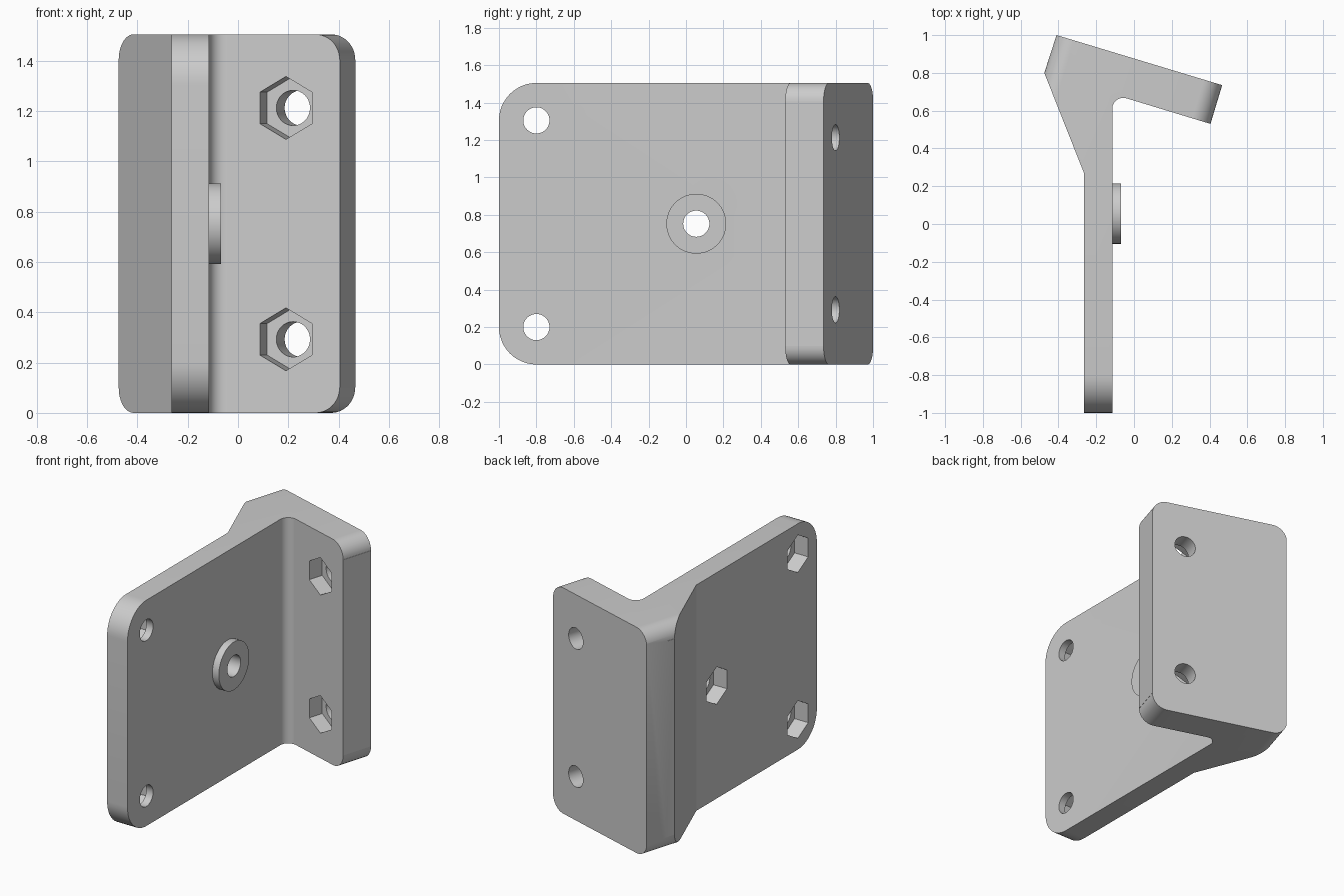
import bpy, bmesh
from math import sin, cos, pi, radians
from mathutils import Matrix, Vector

cube = bpy.data.objects.get("Cube")
if cube:
    bpy.data.objects.remove(cube, do_unlink=True)

HEIGHT = 1.505
MID = HEIGHT / 2
TILT = radians(16.85)

grey = bpy.data.materials.new("light_grey")
grey.use_nodes = True
grey.diffuse_color = (0.6, 0.6, 0.6, 1)
grey.node_tree.nodes["Principled BSDF"].inputs["Base Color"].default_value = (0.6, 0.6, 0.6, 1)


def frame(origin, x_axis):
    """Upright working plane: local x along x_axis, local y up, local z normal to it."""
    x = Vector(x_axis).normalized()
    up = Vector((0, 0, 1))
    m = Matrix((x, up, x.cross(up))).transposed().to_4x4()
    m.translation = origin
    return m


def prism(name, points, lo, hi, matrix=Matrix()):
    bm = bmesh.new()
    base = bm.faces.new([bm.verts.new((p[0], p[1], lo)) for p in points])
    top = bmesh.ops.extrude_face_region(bm, geom=[base])["geom"]
    bmesh.ops.translate(bm, vec=(0, 0, hi - lo),
                        verts=[g for g in top if isinstance(g, bmesh.types.BMVert)])
    bmesh.ops.recalc_face_normals(bm, faces=bm.faces)
    bm.transform(matrix)
    mesh = bpy.data.meshes.new(name)
    bm.to_mesh(mesh)
    bm.free()
    mesh.materials.append(grey)
    ob = bpy.data.objects.new(name, mesh)
    bpy.context.collection.objects.link(ob)
    return ob


def arc(cx, cy, r, start, end, steps):
    angles = [start + (end - start) * i / steps for i in range(steps + 1)]
    return [(cx + r * cos(a), cy + r * sin(a)) for a in angles]


def ring(cx, cy, r, sides):
    return arc(cx, cy, r, pi / 2, pi / 2 + 2 * pi, sides)[:-1]


def combine(target, other, operation):
    mod = target.modifiers.new(operation.lower(), "BOOLEAN")
    mod.object = other
    mod.operation = operation
    mod.solver = "EXACT"
    bpy.context.view_layer.update()
    result = target.evaluated_get(bpy.context.evaluated_depsgraph_get())
    mesh = bpy.data.meshes.new_from_object(result)
    target.modifiers.clear()
    target.data = mesh
    bpy.data.objects.remove(other, do_unlink=True)


def round_corner(target, matrix, x, y, sx, sy, r, lo, hi):
    """Trim a plate corner; sx and sy point from the corner into the plate."""
    m = 0.03
    curve = [(x + sx * r * (1 - cos(a)), y + sy * r * (1 - sin(a)))
             for a in (pi / 2 * i / 12 for i in range(13))]
    pts = curve + [(x - sx * m, y), (x - sx * m, y - sy * m), (x + sx * r, y - sy * m)]
    pts = [(x - sx * m, y - sy * m), (x - sx * m, y + sy * r)] + curve
    pts.append((x + sx * r, y - sy * m))
    combine(target, prism("corner_cutter", pts, lo, hi, matrix), "DIFFERENCE")


def bolt_hole(target, matrix, x, y, hole, pocket):
    for name, r, sides, span in (("hole_cutter", 0.07, 48, hole), ("nut_cutter", 0.125, 6, pocket)):
        combine(target, prism(name, ring(x, y, r, sides), *span, matrix), "DIFFERENCE")


# Bracket outline: upright plate, gusset and tilted flange with a filleted inner corner
outline = [(-0.265, -1), (-0.115, -1)]
outline += arc(-0.057, 0.61, 0.058, pi, pi / 2 - TILT, 12)
outline += [(0.405, 0.53), (0.467, 0.735), (-0.41, 1), (-0.475, 0.8), (-0.265, 0.27)]
bracket = prism("bracket", outline, 0, HEIGHT)

plate = frame((-0.265, 0, 0), (0, 1, 0))
flange = frame((-0.41, 1, 0), (cos(TILT), -sin(TILT), 0))

# Raised boss on the plate
combine(bracket, prism("boss", ring(0.055, MID, 0.16, 64), 0.1, 0.197, plate), "UNION")

# Rounded corners
for y, sy in ((0, 1), (HEIGHT, -1)):
    round_corner(bracket, plate, -1, y, 1, sy, 0.2, -0.1, 0.25)
    round_corner(bracket, flange, -0.003, y, 1, sy, 0.1, -0.1, 0.5)
    round_corner(bracket, flange, 0.915, y, -1, sy, 0.1, -0.1, 0.5)

# Bolt holes with hexagonal nut pockets
bolt_hole(bracket, plate, 0.055, MID, (-0.1, 0.3), (-0.1, 0.1))
for s in (-1, 1):
    bolt_hole(bracket, plate, -0.8, MID + s * 0.5525, (-0.1, 0.3), (-0.1, 0.1))
    bolt_hole(bracket, flange, 0.692, MID + s * 0.46, (-0.1, 0.3), (0.114, 0.3))

bpy.ops.object.select_all(action="DESELECT")
bracket.select_set(True)
bpy.context.view_layer.objects.active = bracket
bpy.ops.object.shade_smooth_by_angle(angle=radians(20))
